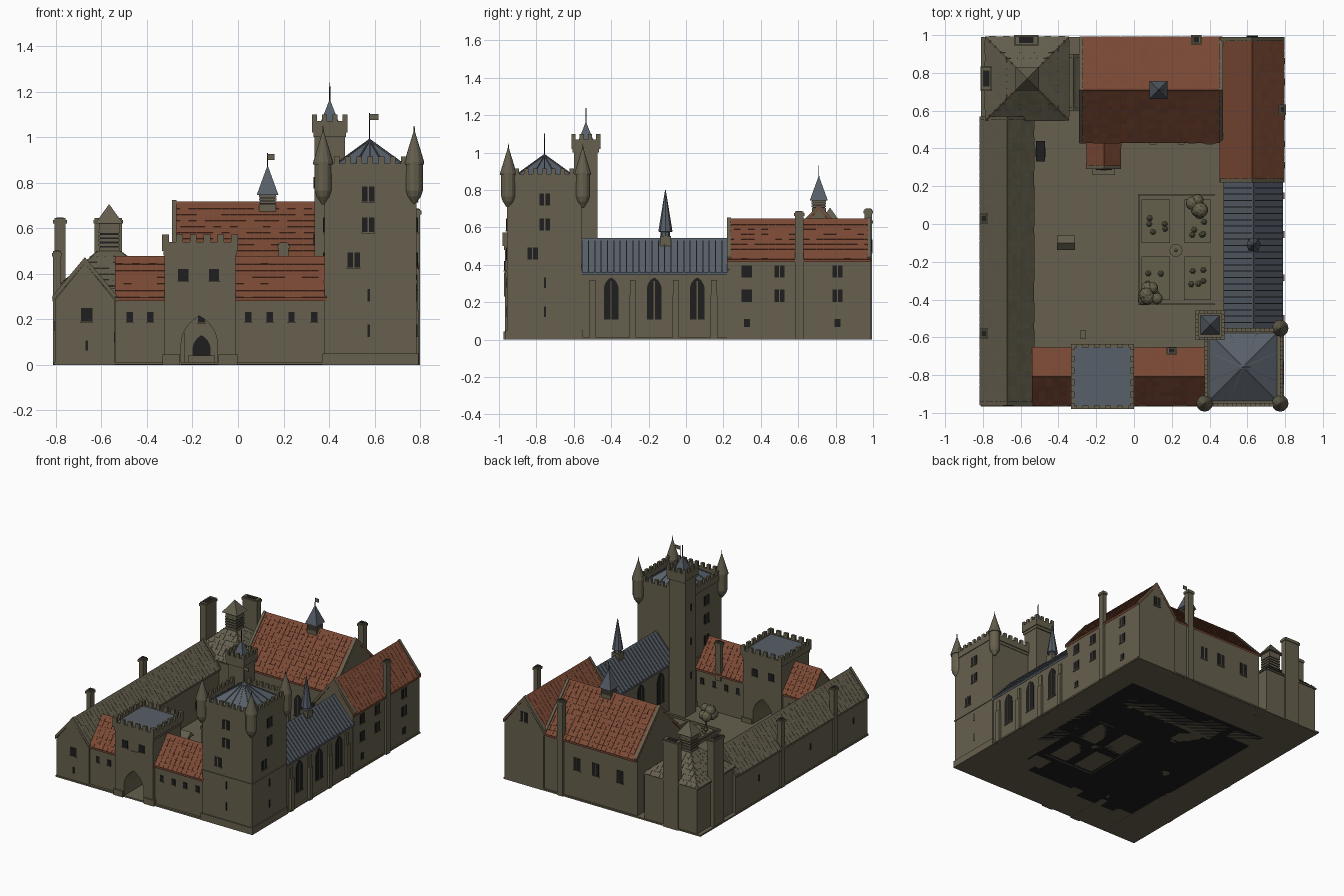
import bpy, bmesh, math, random
from mathutils import Vector

if "Cube" in bpy.data.objects:
    bpy.data.objects.remove(bpy.data.objects["Cube"])
random.seed(4)

def material(name, c):
    m = bpy.data.materials.new(name)
    m.diffuse_color = (*c, 1)
    m.use_nodes = True
    m.node_tree.nodes["Principled BSDF"].inputs["Base Color"].default_value = m.diffuse_color
    return m
STONE = material("warm_stone", (0.132, 0.117, 0.074))
STONETILE = material("stone_tile", (0.125, 0.111, 0.073))
TILE = material("red_tile", (0.195, 0.066, 0.035))
SLATE = material("blue_slate", (0.098, 0.115, 0.14))
DARK = material("dark_opening", (0.013, 0.013, 0.013))
LEAF = material("dry_foliage", (0.128, 0.115, 0.071))
CUBE = [(0, 1, 3, 2), (4, 6, 7, 5), (0, 4, 5, 1), (2, 3, 7, 6), (0, 2, 6, 4), (1, 5, 7, 3)]

def mesh(name, verts, faces, mat):
    me = bpy.data.meshes.new(name)
    me.from_pydata([tuple(v) for v in verts], [], faces)
    bm = bmesh.new(); bm.from_mesh(me)
    bmesh.ops.recalc_face_normals(bm, faces=bm.faces)
    bm.to_mesh(me); bm.free()
    me.materials.append(mat)
    bpy.context.collection.objects.link(bpy.data.objects.new(name, me))

def box(name, x0, x1, y0, y1, z0, z1, mat=STONE):
    mesh(name, [(x, y, z) for x in (x0, x1) for y in (y0, y1) for z in (z0, z1)], CUBE, mat)

def cbox(name, x, y, w, d, z0, z1, mat=STONE):
    box(name, x - w/2, x + w/2, y - d/2, y + d/2, z0, z1, mat)

def place(axis, a, c, z):
    return Vector((a, c, z) if axis == 'x' else (c, a, z))

def prism(name, pts, axis, a0, a1, mat=STONE):  # outline of (across, z) points pushed along an axis
    n = len(pts)
    f = [tuple(range(n)), tuple(range(n, 2*n))] + [(i, (i+1) % n, n+(i+1) % n, n+i) for i in range(n)]
    mesh(name, [place(axis, a, c, z) for a in (a0, a1) for c, z in pts], f, mat)

def lathe(name, x, y, prof, n, mat=STONE, rot=0.0):  # stacked rings of (radius, z)
    v = [(x + r*math.cos(rot + 2*math.pi*i/n), y + r*math.sin(rot + 2*math.pi*i/n), z) for r, z in prof for i in range(n)]
    f = [tuple(range(n)), tuple(range(len(v)-n, len(v)))]
    f += [(k*n+i, k*n+(i+1) % n, (k+1)*n+(i+1) % n, (k+1)*n+i) for k in range(len(prof)-1) for i in range(n)]
    mesh(name, v, f, mat)

def spire(name, x, y, half, z0, z1, mat=SLATE):
    lathe(name, x, y, [(half*1.414, z0), (0.001, z1)], 4, mat, math.pi/4)

def tiles(name, p, u, v, mat, taper=0.0, size=0.036):  # loose tile courses: p eave corner, u along, v up the slope
    n = u.cross(v).normalized()
    n = n if n.z > 0 else -n
    rows, V, F = max(2, round(v.length/size)), [], []
    for r in range(rows):
        cut = taper*(r+0.7)/rows
        cols = max(1, round(u.length*(1-2*cut)/size))
        for c in range(cols):
            b0, lift = len(V), random.uniform(0.002, 0.005)
            V += [p + u*(cut + (1-2*cut)*s/cols) + v*(t/rows) + n*h for s in (c+.02, c+.98)
                  for t in (r, r+1) for h in (-.002, lift if t == r else .001)]
            F += [tuple(b0+i for i in q) for q in CUBE]
    mesh(name, V, F, mat)

def house(name, axis, a0, a1, c0, c1, ze, zr, mat, coping=True):  # gabled range with its roof covering
    cm, o, t = (c0+c1)/2, 0.012, 0.014
    prism(name+"_walls", [(c0+o, 0), (c0+o, ze-.005), (cm, zr-t), (c1-o, ze-.005), (c1-o, 0)], axis, a0, a1)
    prism(name+"_roof", [(c0, ze), (cm, zr), (c1, ze), (c1, ze-t), (cm, zr-t), (c0, ze-t)], axis, a0, a1, mat)
    for c in (c0, c1):
        if mat != SLATE:
            p = place(axis, a0, c, ze)
            tiles(name+"_tiles", p, place(axis, a1, c, ze)-p, place(axis, a0, cm, zr)-p, mat)
            continue
        k = int((a1-a0)/0.034)
        for i in range(k+1):
            a = a0 + 0.004 + (a1-a0-0.008)*i/k
            prism(name+"_lead_roll", [(c, ze), (cm, zr), (cm, zr+.009), (c, ze+.009)], axis, a-.003, a+.003, mat)
    prism(name+"_ridge", [(cm-.009, zr-.004), (cm, zr+.008), (cm+.009, zr-.004)], axis, a0, a1, mat)
    for a in (a0, a1-0.02) if coping else ():
        prism(name+"_coping", [(c0, ze-t), (c0, ze+.012), (cm, zr+.013), (c1, ze+.012), (c1, ze-t), (cm, zr-t)], axis, a, a+.02)

def arch(u, w, z0, z1):  # pointed arch outline
    left = [(u-w/2, z0)] + [(u + w/2 - w*math.cos(math.pi*i/18), z1 - w*.8 + w*.924*math.sin(math.pi*i/18)) for i in range(7)]
    return left + [(2*u-c, z) for c, z in reversed(left[:-1])]

def window(side, at, u, z, w=0.055, h=0.065, lights=2, pointed=False):  # dark plate, mullion and sill
    axis, s = ('y' if side in 'SN' else 'x'), (1 if side in 'NE' else -1)
    rect = lambda c0, c1, z0, z1: [(c0, z0), (c1, z0), (c1, z1), (c0, z1)]
    pts = arch(u, w, z-h/2, z+h/2) if pointed else rect(u-w/2, u+w/2, z-h/2, z+h/2)
    prism("window_pane", pts, axis, at-s*.003, at+s*.004, DARK)
    if lights == 2:
        prism("window_mullion", rect(u-.003, u+.003, z-h/2, z+h/2-(w*.25 if pointed else 0)), axis, at-s*.002, at+s*.006)
    if w > 0.02:
        prism("window_sill", rect(u-w/2-.003, u+w/2+.003, z-h/2-.005, z-h/2), axis, at-s*.002, at+s*.007)

def battlement(name, x0, x1, y0, y1, zb, zw, zm, n, t=0.018):  # corbel, parapet and merlons round a rectangle
    box(name+"_corbel", x0+.006, x1-.006, y0+.006, y1-.006, zb-.02, zb)
    for ax, lo, hi, e0, e1 in (('x', x0, x1, y0, y1), ('y', y0, y1, x0, x1)):
        step = (hi-lo)/(2*n-1)
        for e in (e0, e1-t):
            prism(name+"_parapet", [(e, zb), (e+t, zb), (e+t, zw), (e, zw)], ax, lo, hi)
            for i in range(n):
                prism(name+"_merlon", [(e, zw), (e+t, zw), (e+t, zm), (e, zm)], ax, lo+2*i*step, lo+(2*i+1)*step)

def chimney(x, y, w, d, top, z0=0.0):
    cbox("chimney_stack", x, y, w, d, z0, top)
    cbox("chimney_cap", x, y, w+.01, d+.01, top-.025, top-.008)
    cbox("chimney_flue", x, y, w*.65, d*.7, top-.01, top+.002, DARK)

def louvre(name, x, y, w, z0, za, zb, z1, n):  # stone box with a dark slatted band between za and zb
    cbox(name+"_box", x, y, w, w, z0, za)
    cbox(name+"_opening", x, y, w*.9, w*.9, za, zb, DARK)
    cbox(name+"_head", x, y, w, w, zb, z1)
    for k in range(n):
        cbox(name+"_slat", x, y, w*1.02, w*1.02, za+(zb-za)*(k+.4)/n, za+(zb-za)*(k+1)/n)

def flag(x, y, z0, z1, w=0.04):
    lathe("flag_pole", x, y, [(.003, z0), (.002, z1)], 6, DARK)
    if w:
        box("flag", x, x+w, y-.002, y+.002, z1-.03, z1-.004)

# courtyard ground with dark underside
box("ground_slab", -0.81, 0.79, -0.965, 0.99, 0.001, 0.012)
box("underside", -0.56, 0.6, -0.72, 0.7, 0, 0.002, DARK)
# ranges round the court
house("west_range", 'y', -0.96, 0.57, -0.815, -0.53, 0.29, 0.46, STONETILE)
house("south_range_left", 'x', -0.54, -0.32, -0.96, -0.655, 0.295, 0.47, TILE, False)
house("south_range_right", 'x', -0.01, 0.39, -0.96, -0.655, 0.295, 0.47, TILE, False)
house("great_hall", 'x', -0.29, 0.47, 0.43, 0.99, 0.42, 0.71, TILE)
house("east_wing", 'y', 0.22, 0.99, 0.455, 0.795, 0.43, 0.64, TILE)
house("chapel", 'y', -0.56, 0.23, 0.475, 0.79, 0.36, 0.535, SLATE, False)
house("hall_porch", 'y', 0.29, 0.45, -0.25, -0.07, 0.17, 0.27, TILE)
house("kitchen_passage", 'y', 0.6, 0.9, -0.37, -0.27, 0.25, 0.3, STONETILE)
# kitchen with hipped roof and louvre
KX, KY, KH, KT = -0.566, 0.77, 0.222, 0.05
box("kitchen_walls", -0.78, -0.352, 0.556, 0.985, 0, 0.345)
lathe("kitchen_roof", KX, KY, [(KH*1.414, .335), (KH*1.414, .345), (KT*1.414, .5)], 4, STONETILE, math.pi/4)
for c, s in ((1, 0), (0, 1), (-1, 0), (0, -1)):
    p, q, r = [Vector((KX + x*c - y*s, KY + x*s + y*c, z)) for x, y, z in ((-KH, -KH, .345), (KH, -KH, .345), (-KH, -KT, .5))]
    tiles("kitchen_roof_tiles", p, q-p, r-p, STONETILE, taper=0.39)
louvre("kitchen_louvre", KX, KY, .09, .48, .515, .59, .63, 4)
spire("kitchen_louvre_cap", KX, KY, .062, .62, .705, STONETILE)
# gatehouse with through passage
prism("gatehouse_body", [(-.322, 0)] + arch(-.17, .16, 0, .215) + [(-.012, 0), (-.012, .53), (-.322, .53)], 'y', -.968, -.648)
for x0, x1 in ((-.331, -.255), (-.085, -.002)):
    box("gatehouse_plinth", x0, x1, -.975, -.64, 0, .045)
battlement("gatehouse", -.333, 0, -.98, -.635, .5, .54, .572, 6)
box("gatehouse_flat_roof", -.315, -.018, -.962, -.653, .52, .535, SLATE)
box("gate_panel", -.197, -.13, -.972, -.96, .23, .36)
for x in (-.24, -.105):
    window('S', -.968, x, .395, .045, .052, 1)
    window('N', -.648, x, .395, .045, .052, 1)
# keep with ribbed roof and corner turrets
box("keep_body", 0.38, 0.785, -0.957, -0.56, 0, .85)
box("keep_plinth", 0.372, 0.793, -0.966, -0.552, 0, .05)
box("keep_string_course", 0.375, 0.79, -0.962, -0.555, .362, .37)
battlement("keep", 0.372, 0.79, -0.965, -0.55, .84, .885, .915, 9)
spire("keep_roof", 0.578, -0.757, .18, .855, .985)
top, up = Vector((.578, -.757, .985)), Vector((0, 0, .007))
for i in range(16):
    d = Vector((math.cos(math.pi*i/8), math.sin(math.pi*i/8), 0)); d /= max(abs(d.x), abs(d.y))
    e, s = Vector((.578, -.757, .855)) + d*.18, Vector((-d.y, d.x, 0)).normalized()*.003
    mesh("keep_roof_rib", [e-s, e-s+up, e+s, e+s+up, top-s, top-s+up, top+s, top+s+up], CUBE, SLATE)
flag(.578, -.757, .97, 1.105)
for x, y in ((.374, -.95), (.774, -.95), (.774, -.552)):
    lathe("corner_turret", x, y, [(.006, .705), (.03, .74), (.038, .765), (.038, .885)], 12)
    lathe("corner_turret_cap", x, y, [(.044, .88), (.044, .89), (.003, 1.025), (.002, 1.05)], 12, STONETILE)
for z, u, v in ((.75, .572, -.755), (.615, .572, -.755), (.46, .508, -.82)):
    for side, at, c in (('S', -.957, u), ('E', .785, v), ('W', .38, -.78)):
        window(side, at, c, z)
for z in (.305, .15):
    window('S', -.957, .575, z, .011, .055, 1)
    window('E', .785, -.755, z, .011, .055, 1)
# stair tower
cbox("stair_tower", .403, -.535, .135, .125, 0, 1.03)
battlement("stair_tower", .326, .48, -.613, -.458, 1.02, 1.07, 1.1, 4, .016)
cbox("stair_tower_deck", .403, -.535, .13, .13, 1.02, 1.04)
spire("stair_tower_cap", .403, -.535, .05, 1.04, 1.165)
flag(.403, -.535, 1.15, 1.24, 0)
for z in (.3, .55, .8):
    window('W', .3355, -.535, z, .011, .05, 1)
# chapel windows, buttresses and spirelet
for y in (-.4, -.17, .06):
    window('E', .778, y, .22, .078, .225, 2, True)
    window('W', .487, y, .22, .078, .225, 2, True)
for y in (-.5, -.285, -.055, .15):
    box("chapel_buttress", .77, .796, y-.018, y+.018, 0, .24)
    box("chapel_buttress_top", .77, .788, y-.015, y+.015, .24, .32)
cbox("spirelet_base", .633, -.11, .06, .06, .5, .555, STONE)
lathe("spirelet", .633, -.11, [(.025, .55), (.025, .575), (.038, .578), (.002, .8)], 8, SLATE)
# hall lantern
louvre("lantern", .13, .71, .075, .66, .705, .742, .75, 3)
spire("lantern_cap", .13, .71, .048, .745, .875)
flag(.13, .71, .86, .93, .03)
# chimneys
for c in ((-.782, .77, .05, .12, .645), (-.57, .973, .12, .045, .645), (-.795, .03, .035, .045, .5), (-.795, -.58, .035, .045, .5),
          (.33, .975, .045, .04, .7), (.785, .605, .03, .045, .685), (.2, -.67, .045, .03, .535, .25)):
    chimney(*c)
# windows of the ranges
for x in (-.475, -.385, .045, .14, .235, .335):
    window('S', -.948, x, .21, .028, .042, 1)
    window('N', -.667, x, .21, .028, .042, 1)
window('S', -.96, -.665, .22, .05, .06, 1)
window('S', -.96, -.665, .085, .011, .045, 1)
for y in (.325, .5, .81):
    for z in (.365, .235):
        window('E', .783, y, z, lights=1 if y < .4 else 2)
    if y != .5:
        window('E', .783, y, .09, .032, .042, 1)
window('N', .99, .625, .5, .055, .07)
for x in (-.15, .05, .2):
    window('N', .978, x, .26, .055, .09)
for x in (.02, .18, .32):
    window('S', .442, x, .25, .06, .16, 2, True)
for x in (.1, .25, .4):
    box("hall_buttress", x-.018, x+.018, .42, .45, 0, .32)
for y in (-.8, -.3, .3):
    window('W', -.803, y, .17, .012, .045, 1)
    window('E', -.542, y, .12, .04, .05, 1)
window('S', .29, -.16, .085, .08, .09, 1, True)
window('S', .29, -.16, .2, .03, .03, 1)
cbox("porch_step", -.16, .28, .12, .04, 0, .04)
# herb garden: low wall, four beds, basin, two trees
for w in ((.02, .43, .15, .158), (.02, .43, -.43, -.422), (.02, .028, -.43, .158)):
    box("garden_wall", *w, 0, .03)
for x, w in ((.115, .15), (.335, .14)):
    for y in (.015, -.288):
        cbox("garden_bed", x, y, w, .23, 0, .028)
        cbox("garden_soil", x, y, w-.02, .21, .02, .03, LEAF)
        for k in range(5):
            lathe("herb", x+random.uniform(-.05, .05), y+random.uniform(-.08, .08), [(.008, .02), (.016, .036), (.006, .048)], 6, LEAF)
lathe("basin", .222, -.14, [(.035, 0), (.035, .035), (.01, .036), (.01, .07), (.003, .075)], 10)
for x, y in ((.35, .085), (.09, -.36)):
    lathe("tree_trunk", x, y, [(.01, 0), (.007, .13)], 6)
    for k in range(7):
        bpy.ops.mesh.primitive_ico_sphere_add(subdivisions=2, radius=random.uniform(.03, .042), location=(
            x+random.uniform(-.045, .045), y+random.uniform(-.045, .045), .14+random.uniform(-.02, .04)))
        bpy.context.object.name = "tree_crown"
        bpy.context.object.data.materials.append(LEAF)
# well, mounting block and cart
lathe("well_ring", -.36, -.1, [(.032, 0), (.032, .045)], 10)
for s in (-1, 1):
    cbox("well_post", -.36+s*.034, -.1, .008, .008, 0, .1)
    wheel = [(.38+.026*math.cos(i*math.pi/6), .038+.026*math.sin(i*math.pi/6)) for i in range(12)]
    prism("cart_wheel", wheel, 'x', -.497+s*.028, -.493+s*.028, DARK)
prism("well_roof", [(-.138, .095), (-.1, .13), (-.062, .095)], 'x', -.407, -.313, STONETILE)
cbox("mounting_block", -.27, -.585, .03, .04, 0, .035)
cbox("cart_bed", -.495, .385, .045, .11, .03, .05, DARK)
